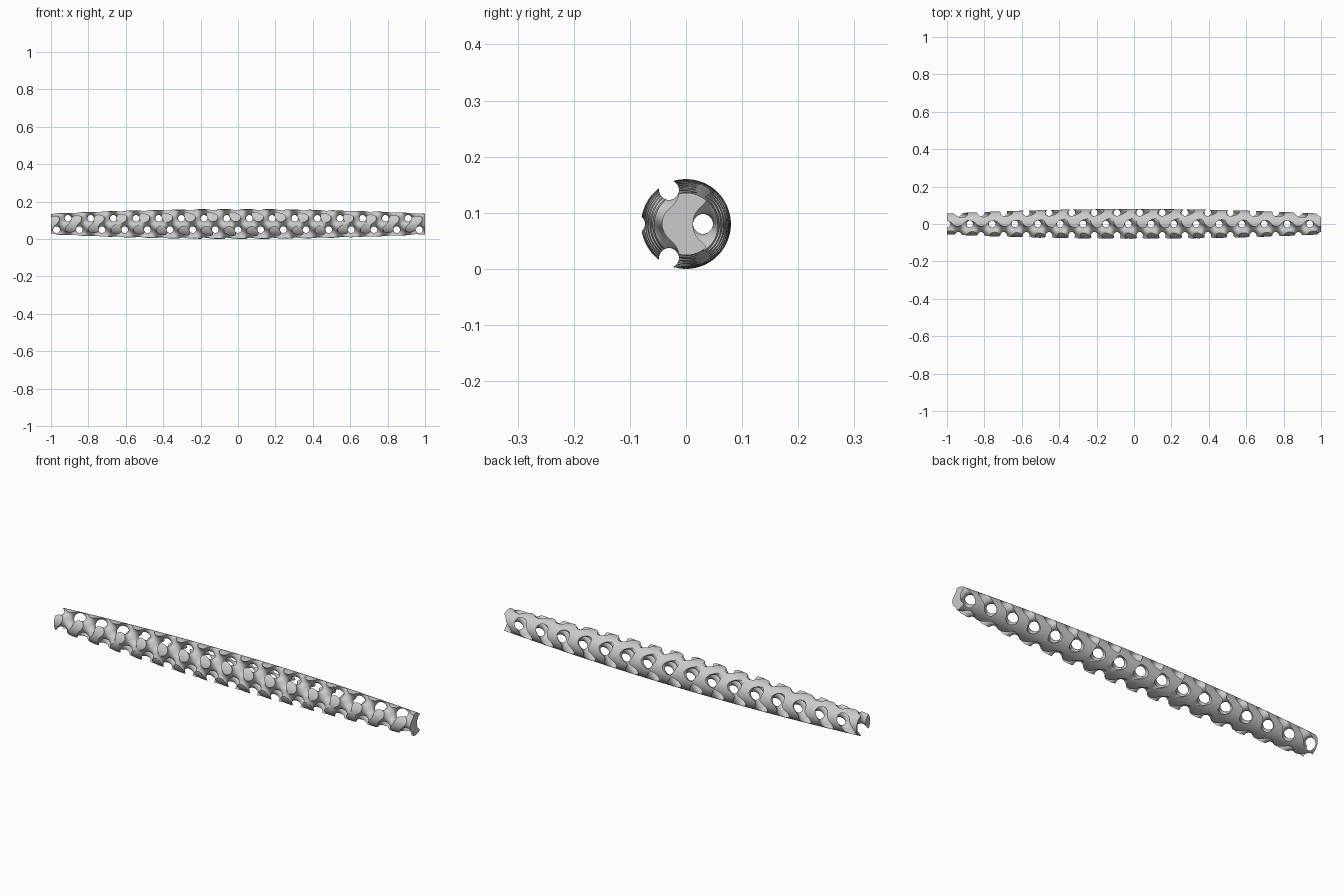
import bpy, bmesh, math

if "Cube" in bpy.data.objects:
    bpy.data.objects.remove(bpy.data.objects["Cube"])

PERIOD = 2 / 16.5      # gyroid cell size
LEVEL = -0.2           # solid where the gyroid field is below this
R_MID, R_END = 0.08, 0.0555
ZC = 0.08


# Gyroid block, filled by a geometry node field
tree = bpy.data.node_groups.new("gyroid_field", "GeometryNodeTree")
tree.interface.new_socket("Geometry", in_out="OUTPUT", socket_type="NodeSocketGeometry")


def math_node(op, a, b=None):
    n = tree.nodes.new("ShaderNodeMath")
    n.operation = op
    for i, v in enumerate((a, b)):
        if isinstance(v, (int, float)):
            n.inputs[i].default_value = v
        elif v is not None:
            tree.links.new(v, n.inputs[i])
    return n.outputs[0]


pos = tree.nodes.new("GeometryNodeInputPosition")
xyz = tree.nodes.new("ShaderNodeSeparateXYZ")
tree.links.new(pos.outputs[0], xyz.inputs[0])
ang = [math_node("MULTIPLY", o, 2 * math.pi / PERIOD) for o in xyz.outputs]
s = [math_node("SINE", a) for a in ang]
c = [math_node("COSINE", a) for a in ang]
field = math_node("ADD", math_node("MULTIPLY", s[0], c[1]), math_node("MULTIPLY", s[2], c[0]))
field = math_node("SUBTRACT", field, math_node("MULTIPLY", s[1], c[2]))
density = math_node("ADD", field, LEVEL + 5)

cube = tree.nodes.new("GeometryNodeVolumeCube")
half = (1.02, 0.093, 0.093)
cube.inputs["Min"].default_value = [-h for h in half]
cube.inputs["Max"].default_value = half
for axis, h in zip("XYZ", half):
    cube.inputs["Resolution " + axis].default_value = round(2 * h / 0.005)
tree.links.new(density, cube.inputs["Density"])
mesher = tree.nodes.new("GeometryNodeVolumeToMesh")
mesher.inputs["Threshold"].default_value = 5
tree.links.new(cube.outputs[0], mesher.inputs[0])
out = tree.nodes.new("NodeGroupOutput")
tree.links.new(mesher.outputs[0], out.inputs[0])

rod = bpy.data.objects.new("lattice_rod", bpy.data.meshes.new("lattice_rod"))
bpy.context.collection.objects.link(rod)
rod.modifiers.new("gyroid", "NODES").node_group = tree

# Barrel-shaped envelope that trims the lattice
bm = bmesh.new()
SEG, RINGS = 96, 48
rings = []
for i in range(RINGS + 1):
    x = -1 + 2 * i / RINGS
    r = R_MID - (R_MID - R_END) * x * x
    rings.append([bm.verts.new((x, r * math.cos(2 * math.pi * k / SEG), r * math.sin(2 * math.pi * k / SEG)))
                  for k in range(SEG)])
for a, b in zip(rings, rings[1:]):
    for k in range(SEG):
        bm.faces.new((a[k], a[k - 1], b[k - 1], b[k]))
bm.faces.new(rings[0])
bm.faces.new(rings[-1])
bmesh.ops.recalc_face_normals(bm, faces=bm.faces)
me = bpy.data.meshes.new("envelope")
bm.to_mesh(me)
env = bpy.data.objects.new("envelope", me)
bpy.context.collection.objects.link(env)
env.hide_render = True

mod = rod.modifiers.new("trim", "BOOLEAN")
mod.operation = "INTERSECT"
mod.solver = "MANIFOLD"
mod.object = env

# Bake the result and remove the helper
bpy.context.view_layer.update()
dg = bpy.context.evaluated_depsgraph_get()
baked = bpy.data.meshes.new_from_object(rod.evaluated_get(dg))
rod.modifiers.clear()
rod.data = baked
bpy.data.objects.remove(env)
rod.location.z = ZC
bpy.context.view_layer.objects.active = rod
rod.select_set(True)
bpy.ops.object.shade_smooth_by_angle(angle=math.radians(35))
print(len(baked.polygons))
